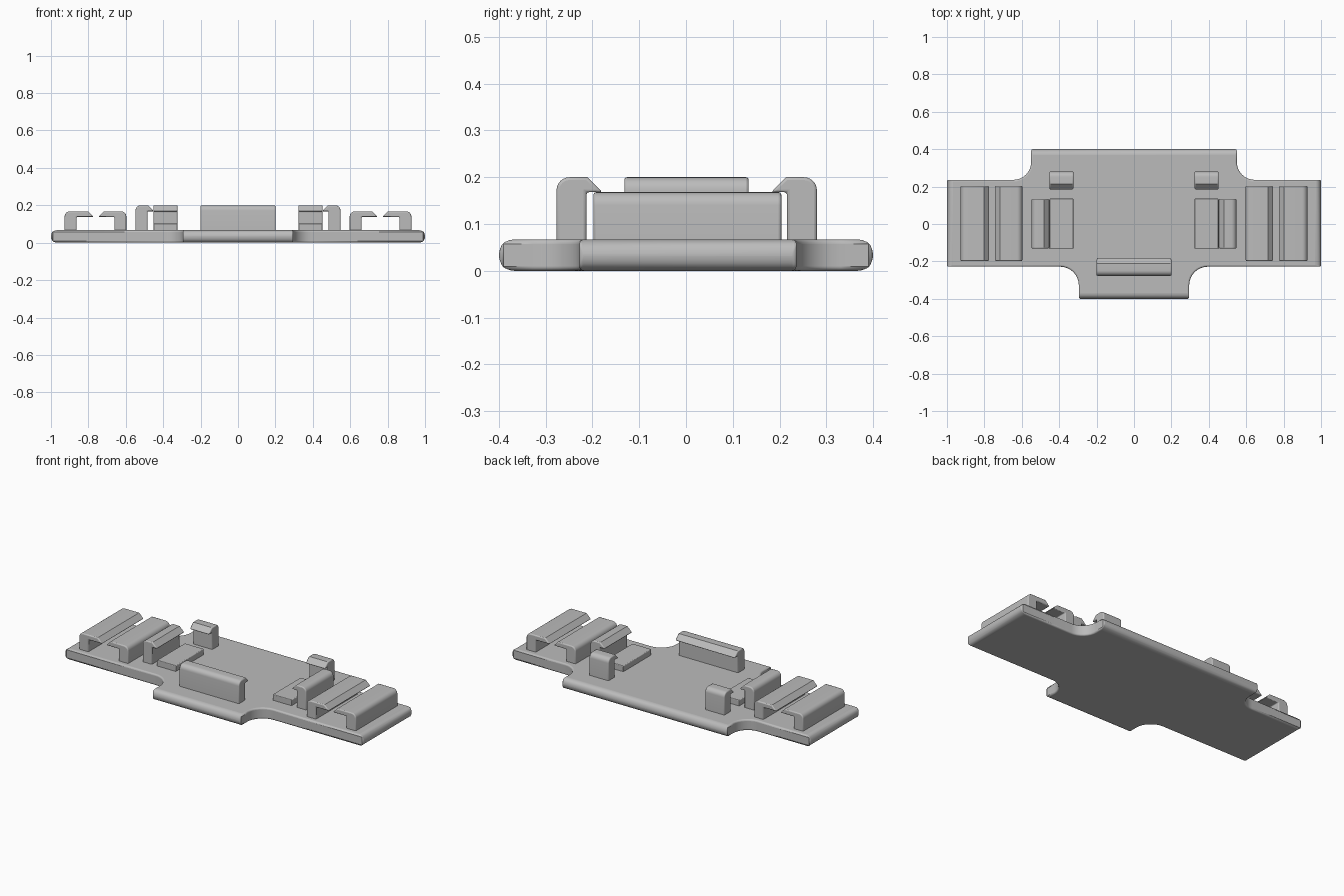
import bpy, bmesh
from math import sin, cos, pi
from mathutils import Vector

cube = bpy.data.objects.get("Cube")
if cube:
    bpy.data.objects.remove(cube)

grey = bpy.data.materials.new("plain grey")
grey.use_nodes = True
colour = (0.5, 0.5, 0.5, 1)
grey.diffuse_color = colour
grey.node_tree.nodes["Principled BSDF"].inputs["Base Color"].default_value = colour

PLATE_TOP = 0.067
EMBED = 0.05


def arc(cx, cy, r, start, end, steps=8):
    """Points along a circular arc, angles in quarter turns."""
    angles = [(start + (end - start) * i / steps) * pi / 2 for i in range(steps + 1)]
    return [(cx + r * cos(a), cy + r * sin(a)) for a in angles]


def prism(name, outline, place, depth):
    """Extrude a 2D outline; place maps each point to 3D."""
    bm = bmesh.new()
    face = bm.faces.new([bm.verts.new(place(a, b)) for a, b in outline])
    grown = bmesh.ops.extrude_face_region(bm, geom=[face])["geom"]
    bmesh.ops.translate(bm, vec=depth, verts=[v for v in grown if isinstance(v, bmesh.types.BMVert)])
    bmesh.ops.recalc_face_normals(bm, faces=bm.faces)
    mesh = bpy.data.meshes.new(name)
    bm.to_mesh(mesh)
    bm.free()
    mesh.materials.append(grey)
    obj = bpy.data.objects.new(name, mesh)
    bpy.context.collection.objects.link(obj)
    return obj


def finish(obj, width, method, segments=3):
    """Round the edges and shade smoothly across the curves."""
    bevel = obj.modifiers.new("rounding", "BEVEL")
    bevel.width = width
    bevel.segments = segments
    bevel.limit_method = method
    bevel.angle_limit = 1.0
    bevel.use_clamp_overlap = False
    bpy.ops.object.select_all(action="DESELECT")
    obj.select_set(True)
    bpy.context.view_layer.objects.active = obj
    bpy.ops.object.shade_smooth_by_angle(angle=0.6)


# Base plate: right half of the outline, then its mirror image
half = [(0.295, -0.4)]
half += arc(0.395, -0.328, 0.1, 2, 1)
half += [(1, -0.228), (1, 0.236)]
half += arc(0.645, 0.331, 0.095, 3, 2)
half += [(0.55, 0.4)]
outline = half + [(-x, y) for x, y in reversed(half)]
plate = prism("base_plate", outline, lambda x, y: (x, y, 0), Vector((0, 0, PLATE_TOP)))

# Full round on the far ends, a slight one on the other rims
weights = plate.data.attributes.new("bevel_weight_edge", "FLOAT", "EDGE")
for edge in plate.data.edges:
    a, b = (plate.data.vertices[i].co for i in edge.vertices)
    at_end = any(abs(abs(a[k]) - lim) < 0.001 and abs(abs(b[k]) - lim) < 0.001
                 for k, lim in ((0, 1), (1, 0.4)))
    upright = abs(a.z - b.z) > 0.01
    corner = upright and (at_end or abs(a.y) > 0.399)
    if corner or (not upright and not at_end):
        weights.data[edge.index].value = 0.3
    elif at_end:
        weights.data[edge.index].value = 1
finish(plate, 0.032, "WEIGHT", 6)


def clip(name, back, facing, axis, start, length, top, under, reach):
    """Leg with an arm over it; the arm ends in a sloping tip."""
    leg, r = 0.064, 0.028
    slope = top - under
    profile = [(0, EMBED)] + arc(r, top - r, r, 2, 1, 6)
    profile += [(reach - slope, top), (reach, under), (leg, under), (leg, EMBED)]
    if axis == "x":
        place = lambda a, z: (back + facing * a, start, z)
        depth = Vector((0, length, 0))
    else:
        place = lambda a, z: (start, back + facing * a, z)
        depth = Vector((length, 0, 0))
    finish(prism(name, profile, place, depth), 0.006, "ANGLE")


# Parts that repeat on both sides
for side, s in (("left", 1), ("right", -1)):
    clip(side + "_outer_clip", s * 0.927, -s, "x", -0.198, 0.402, 0.168, 0.138, 0.155)
    clip(side + "_inner_clip", s * 0.597, s, "x", -0.198, 0.402, 0.168, 0.138, 0.149)
    clip(side + "_side_hook", s * 0.548, -s, "x", -0.132, 0.266, 0.2, 0.168, 0.098)
    clip(side + "_back_hook", 0.28, -1, "y", s * 0.388 - 0.065, 0.13, 0.2, 0.168, 0.098)
    x0, x1 = s * 0.324, s * 0.451
    pad = prism(side + "_rest_pad", [(x0, -0.132), (x1, -0.132), (x1, 0.136), (x0, 0.136)],
                lambda x, y: (x, y, EMBED), Vector((0, 0, 0.102 - EMBED)))
    finish(pad, 0.004, "ANGLE")

# Long hook at the front
clip("front_hook", -0.277, 1, "y", -0.2, 0.4, 0.2, 0.168, 0.098)
